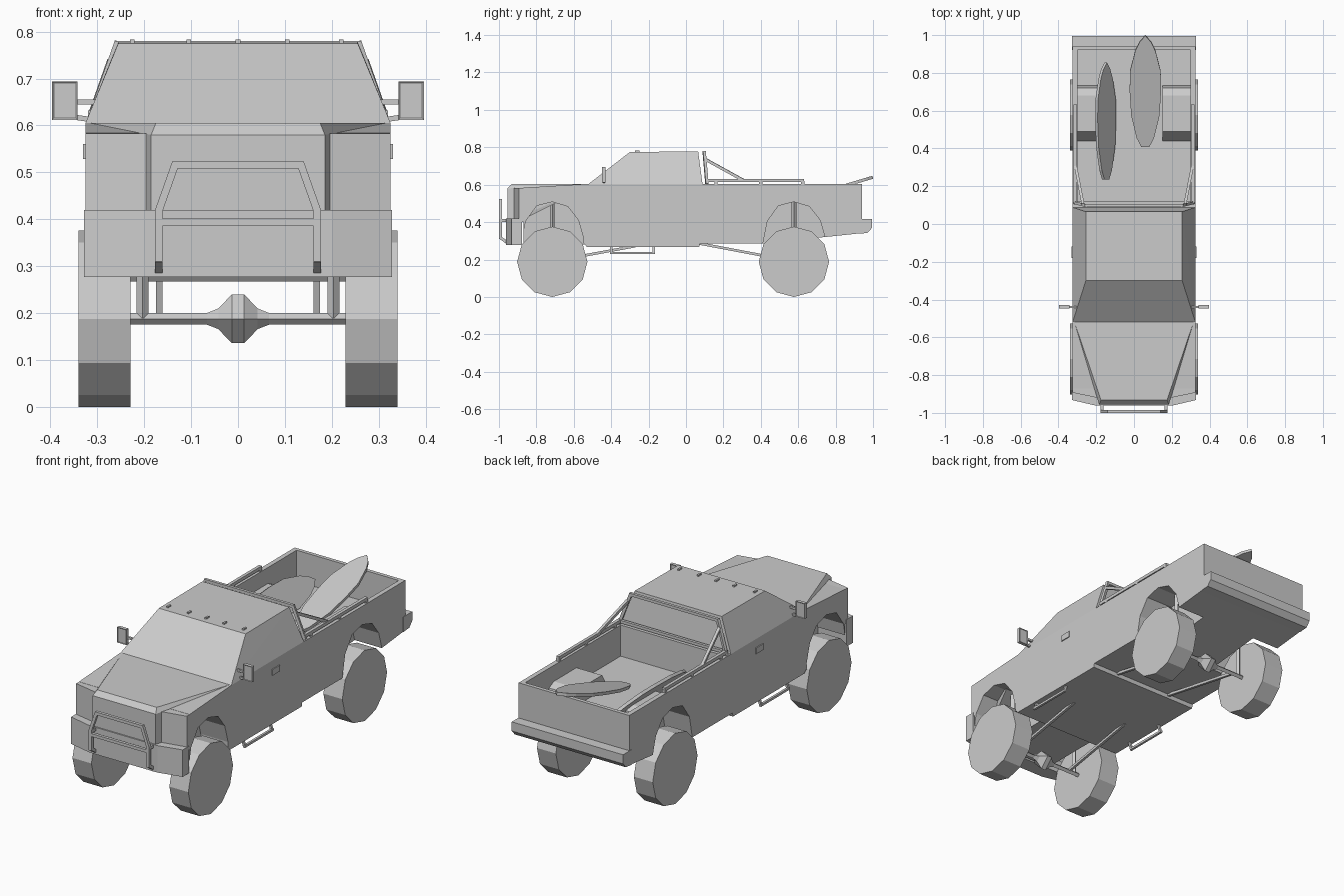
import bpy, bmesh, math
from mathutils import Vector, Matrix

if "Cube" in bpy.data.objects:
    bpy.data.objects.remove(bpy.data.objects["Cube"])


def finish(name, bm, mirror=False):
    bmesh.ops.recalc_face_normals(bm, faces=bm.faces)
    me = bpy.data.meshes.new(name)
    bm.to_mesh(me)
    bm.free()
    ob = bpy.data.objects.new(name, me)
    bpy.context.collection.objects.link(ob)
    if mirror:
        ob.modifiers.new("Mirror", 'MIRROR')
    return ob


def extrude(bm, pts, vec):
    """Closed prism: outline pts pushed along vec."""
    a = [bm.verts.new(p) for p in pts]
    b = [bm.verts.new(Vector(p) + Vector(vec)) for p in pts]
    bm.faces.new(a)
    bm.faces.new(b[::-1])
    for i in range(len(a)):
        j = (i + 1) % len(a)
        bm.faces.new((a[i], a[j], b[j], b[i]))


def side_prism(name, profile, x0, x1, mirror=False):
    bm = bmesh.new()
    extrude(bm, [(x0, y, z) for y, z in profile], (x1 - x0, 0, 0))
    return finish(name, bm, mirror)


def hull(name, half):
    """Convex solid from points given for +x, reflected to -x."""
    bm = bmesh.new()
    for x, y, z in half:
        bm.verts.new((x, y, z))
        bm.verts.new((-x, y, z))
    bmesh.ops.convex_hull(bm, input=bm.verts)
    bmesh.ops.dissolve_limit(bm, angle_limit=0.01, verts=bm.verts, edges=bm.edges)
    return finish(name, bm)


def box(name, lo, hi, mirror=False):
    return side_prism(name, [(lo[1], lo[2]), (hi[1], lo[2]), (hi[1], hi[2]), (lo[1], hi[2])],
                      lo[0], hi[0], mirror)


def bars(name, segs, w, mirror=True, roll=0):
    """Square-section bars between pairs of points."""
    bm = bmesh.new()
    for p, q in segs:
        p, q = Vector(p), Vector(q)
        d = q - p
        rot = d.to_track_quat('Z', 'Y').to_matrix().to_4x4()
        m = Matrix.Translation((p + q) / 2) @ rot @ Matrix.Rotation(roll, 4, 'Z') \
            @ Matrix.Diagonal((w, w, d.length, 1))
        bmesh.ops.create_cube(bm, size=1, matrix=m)
    return finish(name, bm, mirror)


def boolean(target, tool, op):
    for ob in (tool, target):
        bpy.context.view_layer.objects.active = ob
        if ob is tool:
            for m in list(ob.modifiers):
                bpy.ops.object.modifier_apply(modifier=m.name)
    mod = target.modifiers.new("Bool", 'BOOLEAN')
    mod.object, mod.operation, mod.solver = tool, op, 'EXACT'
    bpy.ops.object.modifier_apply(modifier=mod.name)
    bpy.data.objects.remove(tool)


FRONT, REAR, R = -0.715, 0.577, 0.188

# Main body with open bed, inner wheel wells and wheel arches
body = side_prism("body", [(-.87, .28), (-.54, .28), (-.53, .267), (.07, .267), (.075, .287),
                           (.42, .287), (.72, .318), (.93, .34), (.94, .42), (.94, .605),
                           (-.52, .605), (-.87, .584)], -.325, .325)
boolean(body, box("bed_cut", (-.3, .12, .44), (.3, .92, .7)), 'DIFFERENCE')
boolean(body, side_prism("wells", [(.42, .4), (.44, .44), (.49, .52), (.68, .52), (.72, .5), (.74, .4)],
                         .15, .31, True), 'UNION')
arch = [(-.172, .2), (-.165, .29), (-.142, .405), (-.083, .487), (0, .508),
        (.083, .483), (.14, .41), (.167, .315), (.172, .2)]
for y in (FRONT, REAR):
    boolean(body, side_prism("arch_cut", [(y + a, z) for a, z in arch], .165, .4, True), 'DIFFERENCE')

# Cab, hood with grille, headlight blocks, bumpers
hull("cab", [(.325, -.52, .605), (.255, -.3, .775), (.255, .065, .778), (.325, .088, .605)])
hull("hood", [(.315, -.52, .605), (.175, -.932, .605), (.185, -.955, .58), (.185, -.955, .4),
              (.196, -.9, .58), (.196, -.9, .4), (.315, -.52, .59)])
hull("headlight_block", [(x, y, z) for z in (.4, .583)
                         for x, y in ((.325, -.865), (.325, -.893), (.195, -.92))])
hull("front_bumper", [(x, y, z) for z in (.277, .42)
                      for x, y in ((.328, -.878), (.328, -.932), (.2, -.962))])
side_prism("rear_bumper", [(.92, .338), (.97, .342), (.995, .37), (.995, .418), (.92, .418)], -.327, .327)

# Grille guard
bars("grille_guard", [((0, -.992, .516), (.138, -.992, .516)), ((.132, -.992, .522), (.17, -.992, .415)),
                      ((.169, -.992, .42), (.169, -.992, .31)), ((.169, -.992, .316), (.169, -.95, .287)),
                      ((0, -.992, .394), (.165, -.992, .394)), ((.169, -.985, .41), (.169, -.94, .41))], .016)

# Wheels
for label, y in (("front", FRONT), ("rear", REAR)):
    ring = [(y + R * math.sin(i * math.pi / 6), R - R * math.cos(i * math.pi / 6)) for i in range(12)]
    side_prism(label + "_wheels", ring, .229, .34, True)

    # Axle with differential: four-sided lathe
    bm = bmesh.new()
    half = [(.013, .052), (.042, .022), (.066, .0125), (.235, .0125)]
    rings = []
    for x, r in [(-x, r) for x, r in half[::-1]] + half:
        rings.append([bm.verts.new((x, y + r * math.sin(k * math.pi / 2), R + r * math.cos(k * math.pi / 2)))
                      for k in range(4)])
    for a, b in zip(rings, rings[1:]):
        for k in range(4):
            bm.faces.new((a[k], a[k - 1], b[k - 1], b[k]))
    bm.faces.new(rings[0])
    bm.faces.new(rings[-1])
    finish(label + "_axle", bm)

    # Shocks and trailing links
    bars(label + "_shocks", [((.203, y, .19), (.203, y, .515))], .018, roll=math.pi / 4)
    end = (.168, -.27, .272) if y < 0 else (.168, .06, .288)
    bars(label + "_links", [((.168, y, .19), end)], .014)

# Side steps
bars("side_steps", [((.305, -.4, .275), (.32, -.4, .232)), ((.32, -.407, .235), (.32, -.165, .235)),
                    ((.305, -.172, .275), (.32, -.172, .232))], .012)

# Roll bar with braces, and bed rails
bars("roll_bar", [((.315, .112, .605), (.254, .097, .778)), ((0, .097, .772), (.259, .097, .772)),
                  ((0, .112, .622), (.31, .112, .622)), ((.27, .105, .735), (.31, .31, .622))], .015)
bars("bed_rails", [((.311, .105, .623), (.311, .632, .623))]
     + [((.311, y, .6), (.311, y, .62)) for y in (.16, .4, .624)], .017)

# Door mirrors with framed faces, and their arms
bm = bmesh.new()
extrude(bm, [(.342, -.448, .612), (.396, -.448, .612), (.396, -.448, .694), (.342, -.448, .694)], (0, .018, 0))
bm.normal_update()
bmesh.ops.recalc_face_normals(bm, faces=bm.faces)
faces = [f for f in bm.faces if abs(f.normal.y) > .9]
bmesh.ops.inset_individual(bm, faces=faces, thickness=.005, depth=-.003)
finish("door_mirrors", bm, True)
bars("mirror_arms", [((.295, -.439, .65), (.345, -.439, .65)), ((.31, -.439, .612), (.345, -.439, .617))], .011)

# Door handles and roof marker lights
box("door_handles", (.32, -.18, .528), (.33, -.12, .56), True)
for x in (-.225, -.105, 0, .105, .22):
    box("roof_light", (x - .005, -.272, .77), (x + .005, -.248, .783))


# Boards lying in the bed
def board(name, length, width, centre, pitch, roll):
    shape = [(-.5, .25), (-.42, .55), (-.22, .9), (0, 1), (.18, .98), (.36, .65), (.44, .38)]
    pts = [(w * width, t * length, -.008) for t, w in shape] + [(0, length / 2, -.008)]
    pts += [(-x, y, z) for x, y, z in pts[-2::-1]]
    bm = bmesh.new()
    extrude(bm, pts, (0, 0, .016))
    m = Matrix.Translation(centre) @ Matrix.Rotation(pitch, 4, 'X') @ Matrix.Rotation(roll, 4, 'Y')
    bmesh.ops.transform(bm, matrix=m, verts=bm.verts)
    finish(name, bm)


board("tilted_up_board", .615, .083, (.06, .704, .552), .29, 0)
board("leaning_board", .62, .083, (-.15, .545, .513), 0, math.radians(54))
